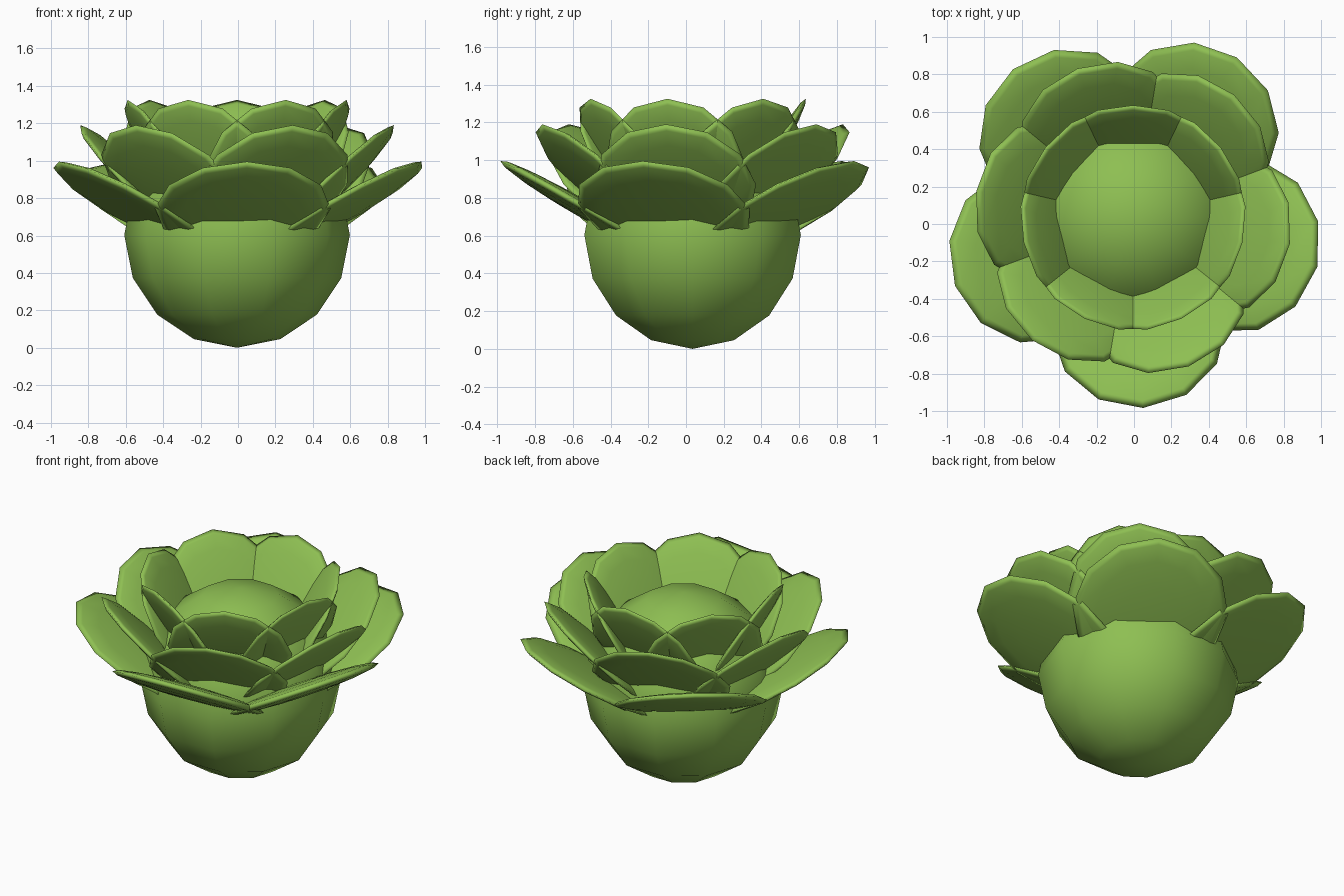
import bpy
from math import radians, cos, sin, pi
from mathutils import Matrix, Vector

if "Cube" in bpy.data.objects:
    bpy.data.objects.remove(bpy.data.objects["Cube"])

CENTRE = Vector((-0.005, 0.035, 0.0))

green = bpy.data.materials.new("leaf_green")
green.diffuse_color = (0.27, 0.52, 0.085, 1)
green.use_nodes = True
green.node_tree.nodes["Principled BSDF"].inputs["Base Color"].default_value = green.diffuse_color


def ball(name, segments, rings, matrix):
    """Smooth low-poly ball, shaped and placed by a matrix."""
    bpy.ops.mesh.primitive_uv_sphere_add(segments=segments, ring_count=rings, radius=1)
    ob = bpy.context.object
    ob.name = name
    ob.data.transform(matrix)
    ob.data.materials.append(green)
    bpy.ops.object.shade_smooth()
    return ob


def leaf_ring(name, count, start, tip_r, tip_z, half_len, half_wid, half_thick, tilt):
    """Ring of flattened round leaves rising outward at the given tilt."""
    t = radians(tilt)
    r, z = tip_r - half_len * cos(t), tip_z - half_len * sin(t)
    for i in range(count):
        a = radians(start) + 2 * pi * i / count
        m = (Matrix.Translation(CENTRE) @ Matrix.Rotation(a, 4, 'Z')
             @ Matrix.Translation((r, 0, z)) @ Matrix.Rotation(-t, 4, 'Y')
             @ Matrix.Diagonal((half_len, half_wid, half_thick, 1)))
        ball(f"{name}_{i + 1}", 12, 8, m)


# Round heart of the plant
ball("heart", 10, 8, Matrix.Translation(CENTRE + Vector((0, 0, 0.603)))
     @ Matrix.Rotation(pi / 2, 4, 'Z') @ Matrix.Diagonal((0.603, 0.603, 0.603, 1)))

# Three rings of leaves, opening wider toward the outside
leaf_ring("outer_leaf", 5, -87, 1.02, 0.995, 0.50, 0.47, 0.045, 30)
leaf_ring("middle_leaf", 6, 50.5, 0.85, 1.19, 0.45, 0.43, 0.04, 45)
leaf_ring("inner_leaf", 7, 90, 0.60, 1.325, 0.40, 0.38, 0.035, 60)
